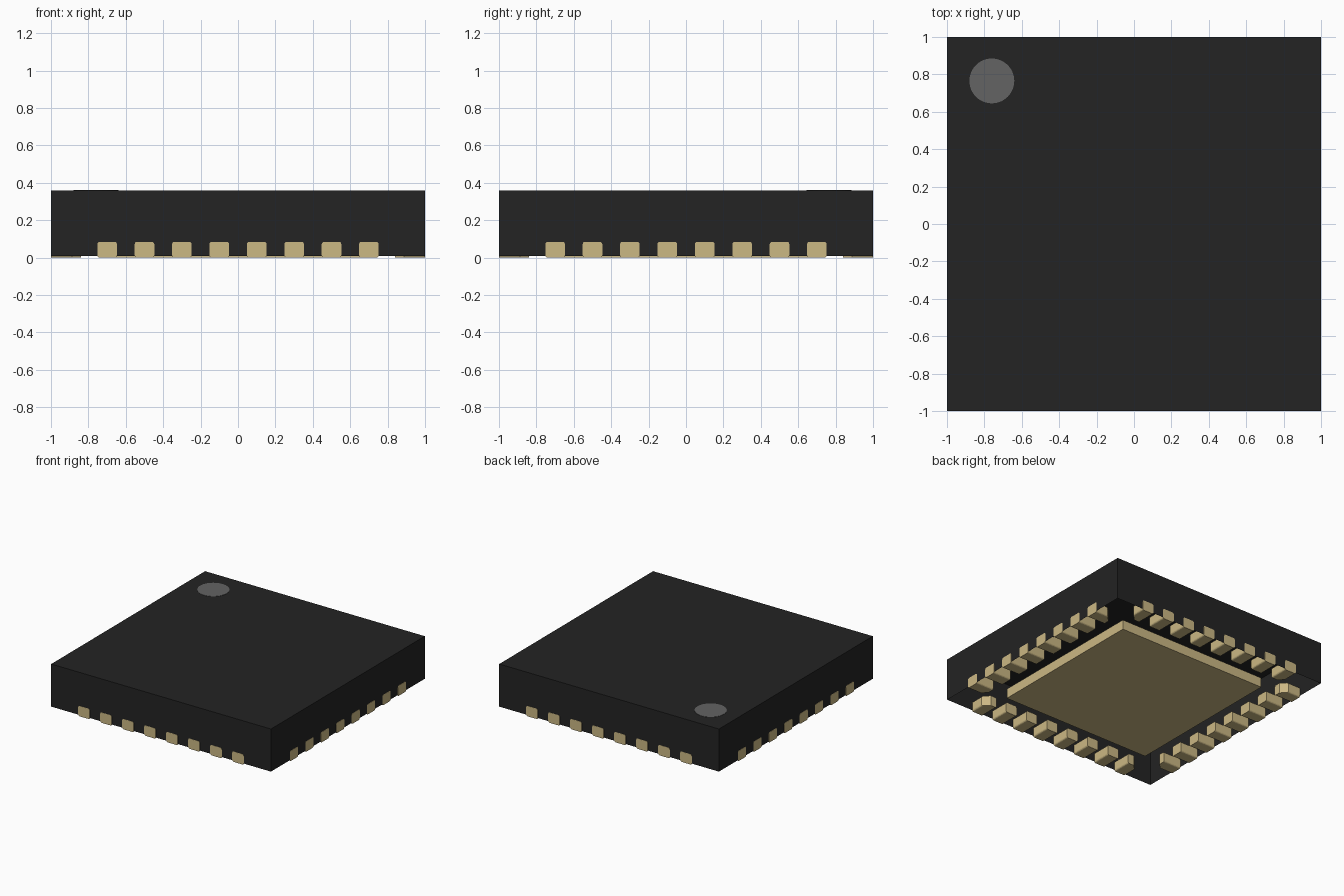
import bpy, bmesh, math
from mathutils import Matrix, Vector

cube = bpy.data.objects.get("Cube")
if cube:
    bpy.data.objects.remove(cube, do_unlink=True)

# Main dimensions
HEIGHT, STANDOFF = 0.36, 0.01
PIN_W, PIN_L, PIN_H, PITCH, COUNT = 0.105, 0.16, 0.085, 0.2, 8
CHAMFER, ROUND = 0.05, 0.013
PAD = 1.36


def material(name, rgb):
    m = bpy.data.materials.new(name)
    m.use_nodes = True
    m.diffuse_color = (*rgb, 1)
    m.node_tree.nodes["Principled BSDF"].inputs["Base Color"].default_value = (*rgb, 1)
    return m


black = material("black plastic", (0.017, 0.017, 0.017))
gold = material("pale gold metal", (0.60, 0.48, 0.23))
grey = material("grey marking", (0.125, 0.125, 0.125))


def finish(bm, name, mat):
    mesh = bpy.data.meshes.new(name)
    bm.to_mesh(mesh)
    bm.free()
    mesh.materials.append(mat)
    ob = bpy.data.objects.new(name, mesh)
    bpy.context.collection.objects.link(ob)
    return ob


def add_box(bm, size, centre):
    mat = Matrix.Translation(centre) @ Matrix.Diagonal((*size, 1))
    return bmesh.ops.create_cube(bm, size=1, matrix=mat)["verts"]


def add_prism(bm, outline, z0, z1):
    """Extrude a flat outline upwards."""
    face = bm.faces.new([bm.verts.new((x, y, z0)) for x, y in outline])
    top = bmesh.ops.extrude_face_region(bm, geom=[face])["geom"]
    verts = [v for v in top if isinstance(v, bmesh.types.BMVert)]
    bmesh.ops.translate(bm, verts=verts, vec=(0, 0, z1 - z0))


# Body: a moulded shell, open underneath
bm = bmesh.new()
add_box(bm, (1.997, 1.997, HEIGHT - STANDOFF), (0, 0, (HEIGHT + STANDOFF) / 2))
bottom = [f for f in bm.faces if f.normal.z < -0.9]
bmesh.ops.delete(bm, geom=bottom, context="FACES_ONLY")
finish(bm, "body", black)

# Central pad underneath
bm = bmesh.new()
add_box(bm, (PAD, PAD, 0.08), (0, 0, 0.04))
finish(bm, "centre_pad", gold)

# Corner marker disc on the top
bm = bmesh.new()
bmesh.ops.create_cone(bm, cap_ends=True, segments=48, radius1=0.12, radius2=0.12,
                      depth=0.003, matrix=Matrix.Translation((-0.76, 0.765, HEIGHT + 0.0005)))
finish(bm, "corner_marker", grey)

# Rows of edge pins; the end pins have a chamfered inner corner
for k, side in enumerate(("front", "left", "back", "right")):
    bm = bmesh.new()
    for i in range(COUNT):
        x = (i - (COUNT - 1) / 2) * PITCH
        h, y0, y1 = PIN_W / 2, -1.0, -1.0 + PIN_L
        outline = [(x - h, y0), (x + h, y0)]
        outline += [(x + h, y1 - CHAMFER), (x + h - CHAMFER, y1)] if i == COUNT - 1 else [(x + h, y1)]
        outline += [(x - h + CHAMFER, y1), (x - h, y1 - CHAMFER)] if i == 0 else [(x - h, y1)]
        add_prism(bm, outline, 0, PIN_H)
    # Round the long edges
    bm.normal_update()
    long_edges = []
    for e in bm.edges:
        d = e.verts[1].co - e.verts[0].co
        if abs(d.x) < 1e-4 and abs(d.z) < 1e-4:
            long_edges.append(e)
    bmesh.ops.bevel(bm, geom=long_edges, offset=ROUND, segments=3, profile=0.5, affect="EDGES")
    bmesh.ops.recalc_face_normals(bm, faces=bm.faces[:])
    bmesh.ops.rotate(bm, verts=bm.verts[:], cent=(0, 0, 0),
                     matrix=Matrix.Rotation(k * math.pi / 2, 3, "Z"))
    finish(bm, side + "_pins", gold)
